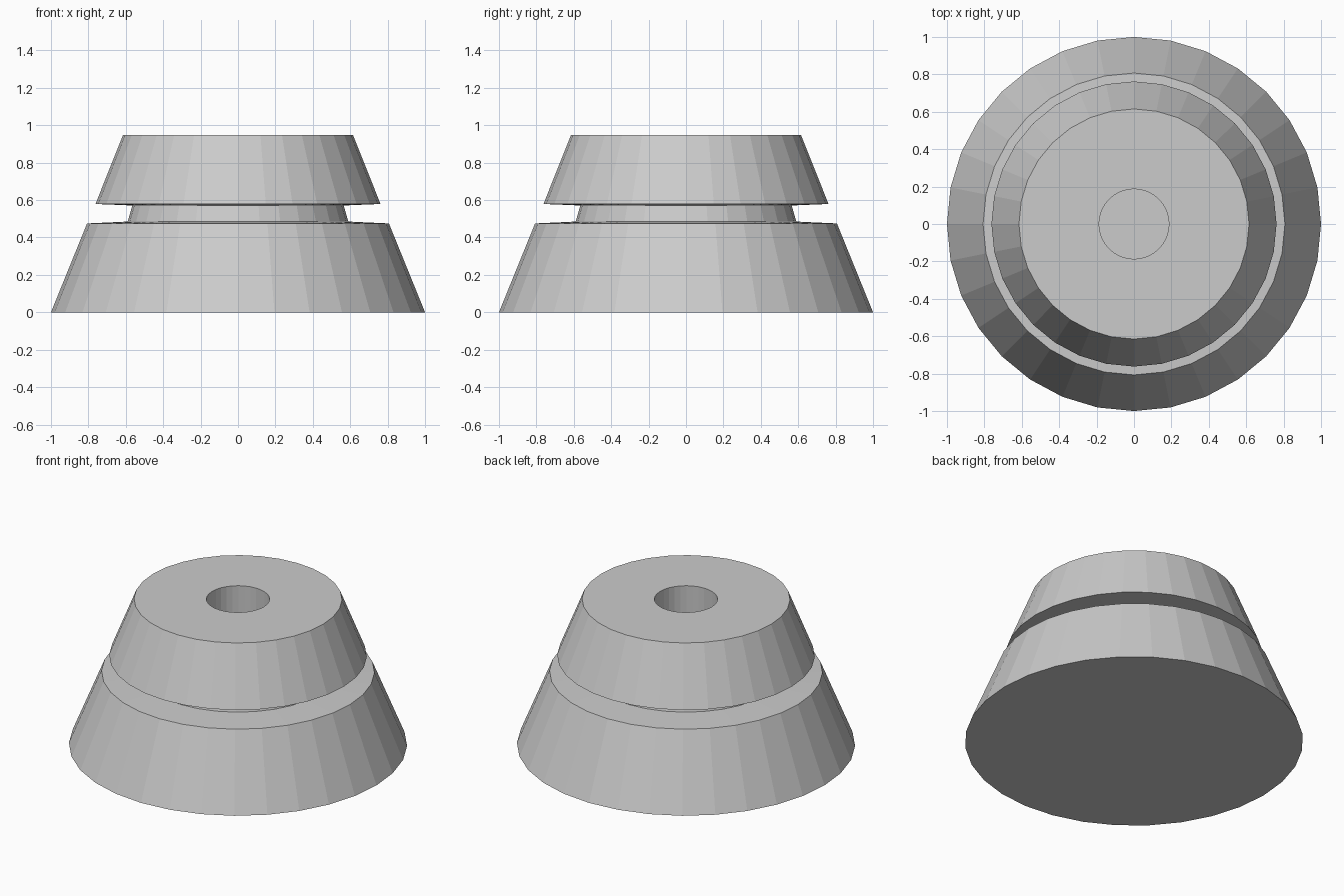
import bpy, bmesh
from math import cos, sin, tau

if "Cube" in bpy.data.objects:
    bpy.data.objects.remove(bpy.data.objects["Cube"])

SIDES = 32


def lathe(name, profile, sides=SIDES):
    """Turn an (r, z) profile about z and cap both ends with flat polygons."""
    bm = bmesh.new()
    rings = [[bm.verts.new((r * cos(tau * i / sides), r * sin(tau * i / sides), z))
              for i in range(sides)] for r, z in profile]
    for a, b in zip(rings, rings[1:]):
        for i in range(sides):
            j = (i + 1) % sides
            bm.faces.new((a[i], a[j], b[j], b[i]))
    bm.faces.new(rings[0][::-1])
    bm.faces.new(rings[-1])
    bmesh.ops.recalc_face_normals(bm, faces=bm.faces[:])
    mesh = bpy.data.meshes.new(name)
    bm.to_mesh(mesh)
    bm.free()
    obj = bpy.data.objects.new(name, mesh)
    bpy.context.collection.objects.link(obj)
    return obj


# Tapered plug: lower cone, groove, upper cone, blind centre hole
lathe("tapered_plug", [
    (1.0, 0.0), (0.807, 0.475),        # lower cone
    (0.59, 0.485), (0.565, 0.571),     # groove
    (0.762, 0.579), (0.615, 0.948),    # upper cone
    (0.187, 0.948), (0.187, 0.40),     # centre hole
])
